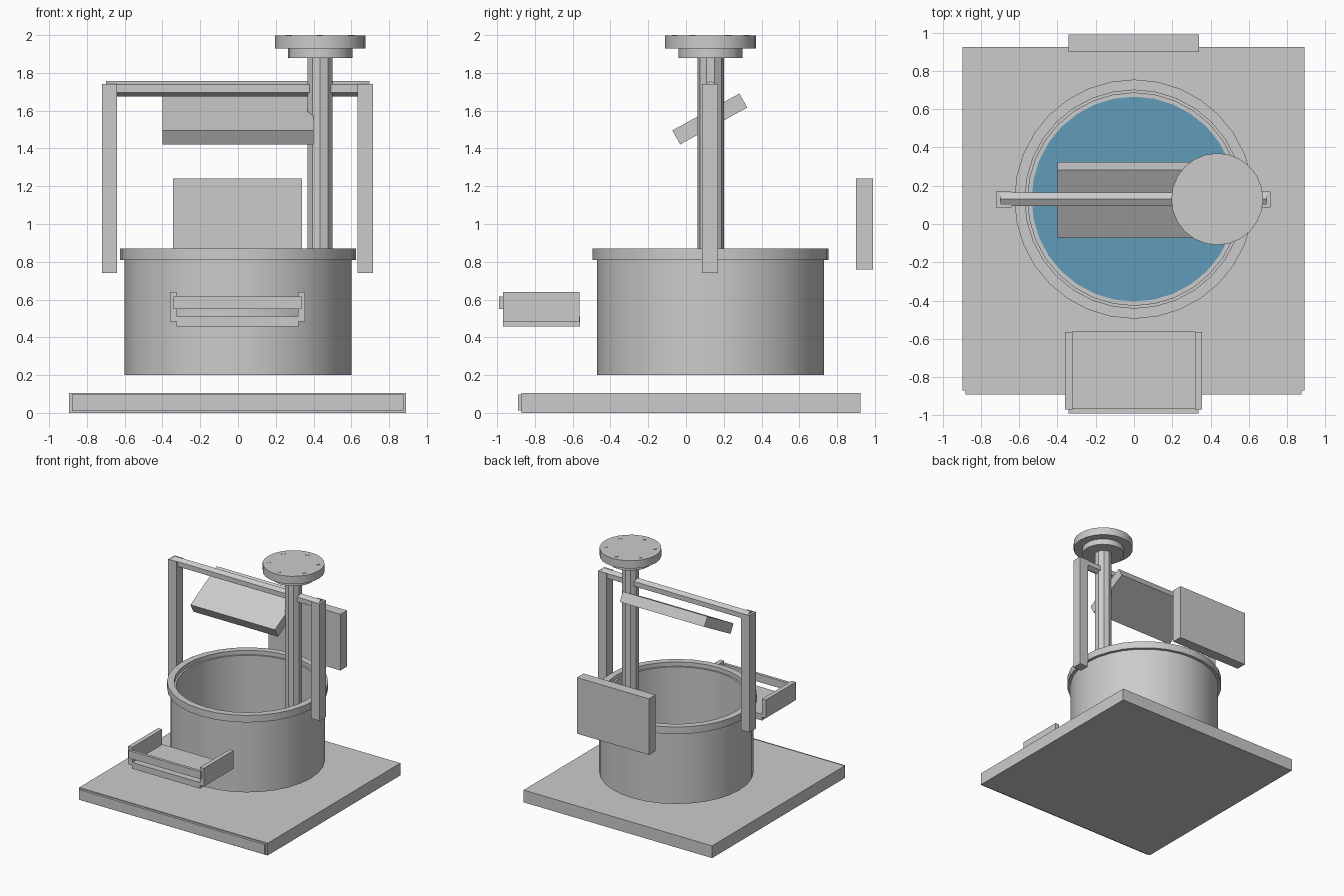
import bpy, bmesh, math
from mathutils import Matrix, Vector

if "Cube" in bpy.data.objects:
    bpy.data.objects.remove(bpy.data.objects["Cube"])


def material(name, rgb):
    m = bpy.data.materials.new(name)
    m.use_nodes = True
    m.diffuse_color = (*rgb, 1)
    m.node_tree.nodes["Principled BSDF"].inputs["Base Color"].default_value = (*rgb, 1)
    return m


grey = material("grey", (0.6, 0.6, 0.6))
blue = material("water_blue", (0.12, 0.33, 0.49))


def finish(name, bm, mat, smooth=False):
    bmesh.ops.recalc_face_normals(bm, faces=bm.faces)
    mesh = bpy.data.meshes.new(name)
    bm.to_mesh(mesh)
    bm.free()
    mesh.materials.append(mat)
    ob = bpy.data.objects.new(name, mesh)
    bpy.context.collection.objects.link(ob)
    if smooth:
        bpy.ops.object.select_all(action="DESELECT")
        ob.select_set(True)
        bpy.context.view_layer.objects.active = ob
        bpy.ops.object.shade_smooth_by_angle(angle=math.radians(30))
    return ob


def box(name, x, y, z, mat=grey):
    """Box from (min, max) ranges."""
    bm = bmesh.new()
    bmesh.ops.create_cube(bm, size=1)
    for v in bm.verts:
        v.co = [(r[0] + r[1]) / 2 + c * (r[1] - r[0]) for c, r in zip(v.co, (x, y, z))]
    return finish(name, bm, mat)


def lathe(name, profile, centre, sides, mat=grey, smooth=True, turn=0):
    """Revolve a radius/height profile that starts and ends on the axis or closes."""
    bm = bmesh.new()
    rings = []
    for r, z in profile:
        rings.append([bm.verts.new((centre[0] + r * math.cos(turn + math.tau * i / sides),
                                    centre[1] + r * math.sin(turn + math.tau * i / sides), z))
                      for i in range(sides)])
    for a, b in zip(rings, rings[1:]):
        for i in range(sides):
            j = (i + 1) % sides
            bm.faces.new((a[i], a[j], b[j], b[i]))
    bm.faces.new(rings[0])
    bm.faces.new(rings[-1])
    return finish(name, bm, mat, smooth)


def cylinder(name, centre, r, z0, z1, sides, mat=grey, smooth=True, turn=0):
    return lathe(name, [(r, z0), (r, z1)], centre, sides, mat, smooth, turn)


MID = 0.13       # depth of the tub axis
POLE = (0.435, MID)

# Base slab with a shallow front plate
box("base_slab", (-0.895, 0.89), (-0.87, 0.925), (0, 0.105))
box("base_front_plate", (-0.88, 0.875), (-0.89, -0.87), (0.012, 0.098))

# Tub with thick rim and stepped inside wall
lathe("tub", [(0.6, 0.2), (0.6, 0.81), (0.625, 0.81), (0.625, 0.87), (0.57, 0.87),
              (0.57, 0.835), (0.555, 0.835), (0.555, 0.21)], (0, MID), 32)
cylinder("water", (0, MID), 0.535, 0.21, 0.217, 32, blue)

# Pole with flanged head and ring of bolts
cylinder("pole", POLE, 0.07, 0.21, 1.89, 10, smooth=False, turn=math.pi / 2)
cylinder("pole_collar", POLE, 0.17, 1.88, 1.935, 24)
cylinder("pole_head", POLE, 0.24, 1.93, 1.997, 24)
for i in range(6):
    a = math.pi / 6 + i * math.pi / 3
    spot = (POLE[0] + 0.19 * math.cos(a), POLE[1] + 0.19 * math.sin(a))
    cylinder(f"head_bolt_{i + 1}", spot, 0.016, 1.99, 2.0, 10)

# Hanging frame: two posts and a six-sided cross bar
box("frame_post_right", (-0.72, -0.64), (0.085, 0.17), (0.74, 1.74))
box("frame_post_left", (0.632, 0.714), (0.085, 0.17), (0.74, 1.74))
bar = cylinder("frame_cross_bar", (0, 0), 0.041, -0.7, 0.695, 6, smooth=False)
bar.data.transform(Matrix.Translation((0, MID, 1.717)) @ Matrix.Rotation(math.pi / 2, 4, "Y"))

# Tilted panel under the cross bar
panel = box("tilted_panel", (-0.4, 0.4), (-0.2025, 0.2025), (-0.0425, 0.0425))
panel.data.transform(Matrix.Translation(Vector((0, 0.126, 1.556)))
                     @ Matrix.Rotation(math.radians(28.8), 4, "X"))

# Upright board at the back
box("back_board", (-0.343, 0.34), (0.9, 0.99), (0.76, 1.24))

# Open tray at the front
box("tray_side_right", (-0.36, -0.322), (-0.97, -0.565), (0.485, 0.64))
box("tray_side_left", (0.318, 0.355), (-0.97, -0.565), (0.485, 0.64))
box("tray_floor", (-0.325, 0.32), (-0.97, -0.562), (0.457, 0.51))
box("tray_front_rail", (-0.342, 0.337), (-0.99, -0.965), (0.55, 0.615))
